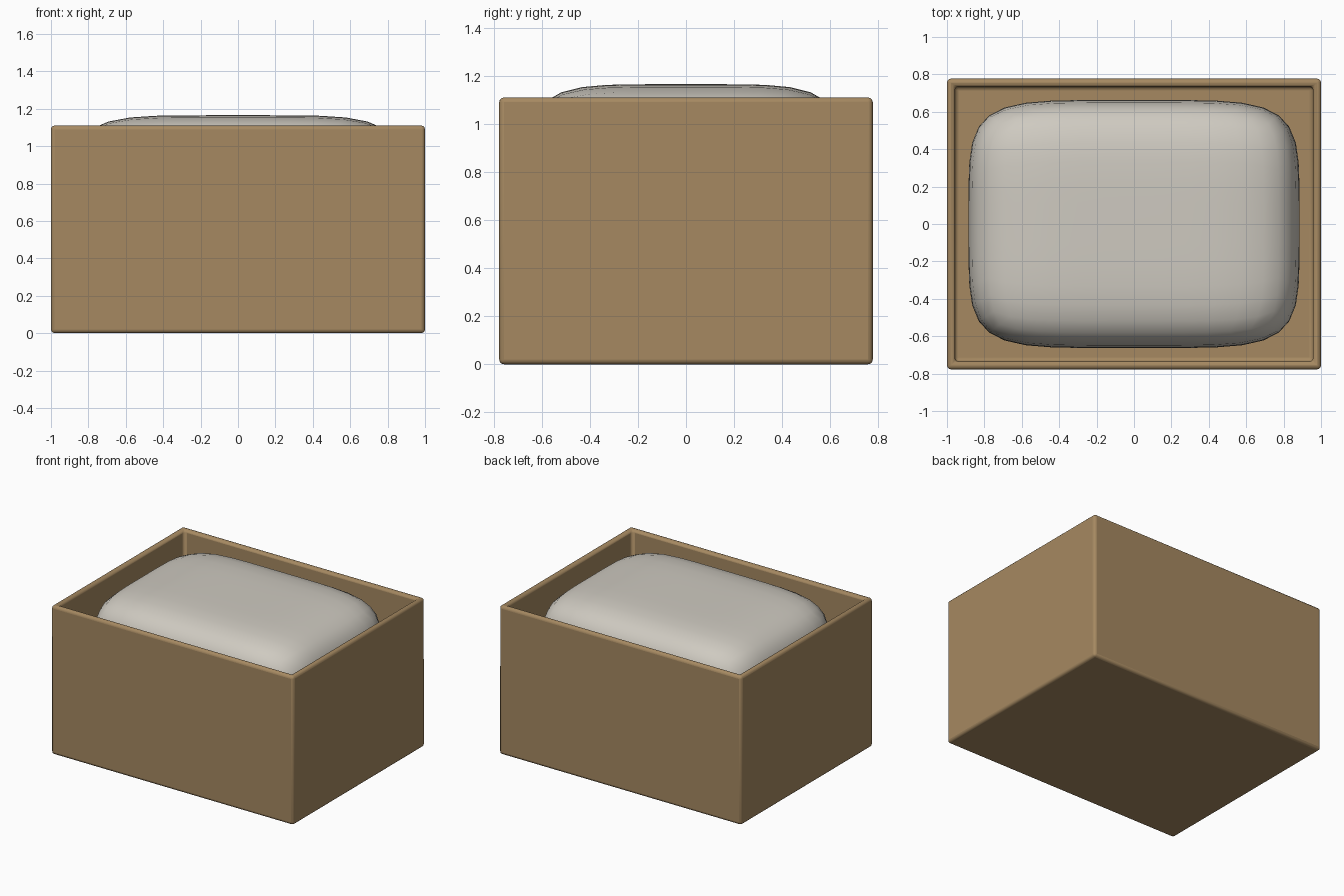
import bpy
import bmesh

default = bpy.data.objects.get("Cube")
if default:
    bpy.data.objects.remove(default, do_unlink=True)


def make_material(name, rgb):
    mat = bpy.data.materials.new(name)
    mat.use_nodes = True
    mat.diffuse_color = (*rgb, 1)
    mat.node_tree.nodes["Principled BSDF"].inputs["Base Color"].default_value = (*rgb, 1)
    return mat


def make_object(name, bm, mat):
    mesh = bpy.data.meshes.new(name)
    bm.to_mesh(mesh)
    bm.free()
    mesh.materials.append(mat)
    obj = bpy.data.objects.new(name, mesh)
    bpy.context.collection.objects.link(obj)
    return obj


def smooth(obj, angle):
    bpy.ops.object.select_all(action='DESELECT')
    obj.select_set(True)
    bpy.context.view_layer.objects.active = obj
    bpy.ops.object.shade_smooth_by_angle(angle=angle)


tan = make_material("tan cardboard", (0.38, 0.25, 0.12))
cream = make_material("cream fabric", (0.62, 0.59, 0.53))

HALF_X, HALF_Y, HEIGHT, WALL = 1.0, 0.777, 1.11, 0.06

# Open box: inset the top face and push it down to the floor
bm = bmesh.new()
bmesh.ops.create_cube(bm, size=2)
for v in bm.verts:
    v.co = (v.co.x * HALF_X, v.co.y * HALF_Y, (v.co.z + 1) * HEIGHT / 2)
top = max(bm.faces, key=lambda f: f.calc_center_median().z)
bmesh.ops.inset_region(bm, faces=[top], thickness=WALL)
floor = bmesh.ops.extrude_discrete_faces(bm, faces=[top])["faces"][0]
for v in floor.verts:
    v.co.z = WALL
bmesh.ops.recalc_face_normals(bm, faces=bm.faces)
box = make_object("box", bm, tan)
bevel = box.modifiers.new("rounded edges", 'BEVEL')
bevel.width = 0.02
bevel.segments = 3
bevel.limit_method = 'ANGLE'
smooth(box, 0.6)

# Cushion: a rounded block filling the box and swelling above its rim
SIZE = (0.885, 0.663, 0.5525)
POWER = 5.2
bm = bmesh.new()
bmesh.ops.create_cube(bm, size=2)
bmesh.ops.subdivide_edges(bm, edges=bm.edges[:], cuts=11, use_grid_fill=True)
for v in bm.verts:
    radius = sum(abs(c) ** POWER for c in v.co) ** (1 / POWER)
    v.co = [c / radius * s for c, s in zip(v.co, SIZE)]
    v.co.z += WALL + SIZE[2]
cushion = make_object("cushion", bm, cream)
smooth(cushion, 1.0)
